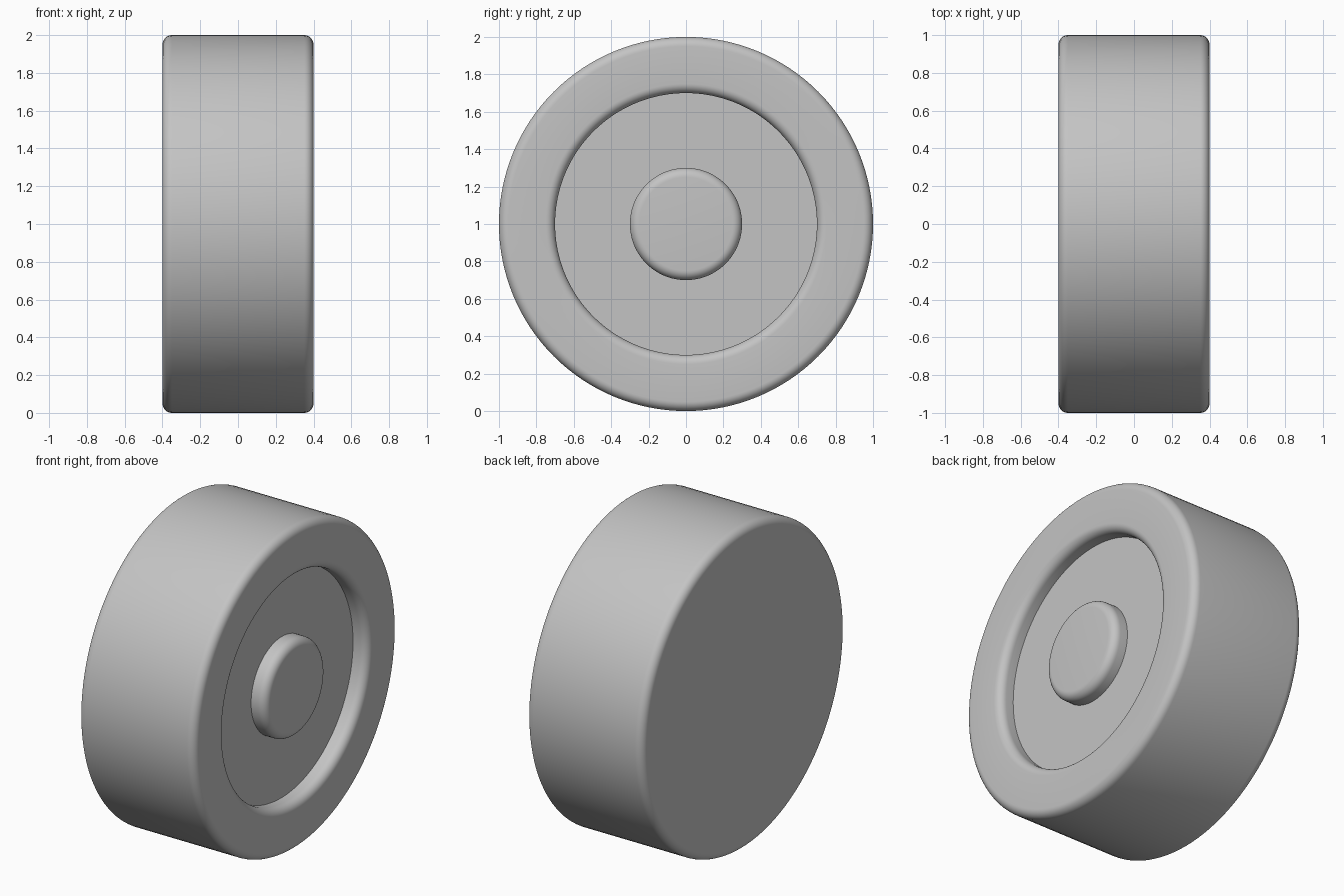
import bpy, bmesh, math
from mathutils import Vector, Matrix

cube = bpy.data.objects.get("Cube")
if cube:
    bpy.data.objects.remove(cube, do_unlink=True)

SEGMENTS = 128
FILLET = 0.05

grey = bpy.data.materials.new("plain grey")
grey.use_nodes = True
grey.diffuse_color = (0.55, 0.55, 0.55, 1)
grey.node_tree.nodes["Principled BSDF"].inputs["Base Color"].default_value = grey.diffuse_color


def fillet(x, r, start, end, steps=8):
    """Quarter-round points (x, radius) about a centre, angles in degrees."""
    angles = [math.radians(start + (end - start) * i / steps) for i in range(steps + 1)]
    return [(x + FILLET * math.cos(a), r + FILLET * math.sin(a)) for a in angles]


def lathe(name, profile):
    """Revolve an (x, radius) profile around the x axis; the ends are on the axis."""
    bm = bmesh.new()
    verts = [bm.verts.new((x, 0, r)) for x, r in profile]
    edges = [bm.edges.new(pair) for pair in zip(verts, verts[1:])]
    bmesh.ops.spin(bm, geom=verts + edges, cent=(0, 0, 0), axis=(1, 0, 0),
                   angle=math.tau, steps=SEGMENTS)
    bmesh.ops.remove_doubles(bm, verts=bm.verts, dist=0.0001)
    bmesh.ops.recalc_face_normals(bm, faces=bm.faces)
    mesh = bpy.data.meshes.new(name)
    bm.to_mesh(mesh)
    bm.free()
    mesh.materials.append(grey)
    obj = bpy.data.objects.new(name, mesh)
    obj.location.z = 1
    bpy.context.collection.objects.link(obj)
    bpy.ops.object.select_all(action="DESELECT")
    obj.select_set(True)
    bpy.context.view_layer.objects.active = obj
    bpy.ops.object.shade_smooth_by_angle(angle=math.radians(30))
    return obj


# Wheel: flat back, rounded tread edges, shallow round recess on the +x side
lathe("wheel_body",
      [(-0.4, 0)]
      + fillet(-0.35, 0.95, 180, 90)
      + fillet(0.35, 0.95, 90, 0)
      + fillet(0.35, 0.75, 0, -90)
      + [(0.3, 0.7), (0.3, 0)])

# Hub: rounded disc standing in the recess, level with the rim
lathe("hub", [(0.28, 0), (0.28, 0.3)] + fillet(0.35, 0.25, 90, 0) + [(0.4, 0)])
